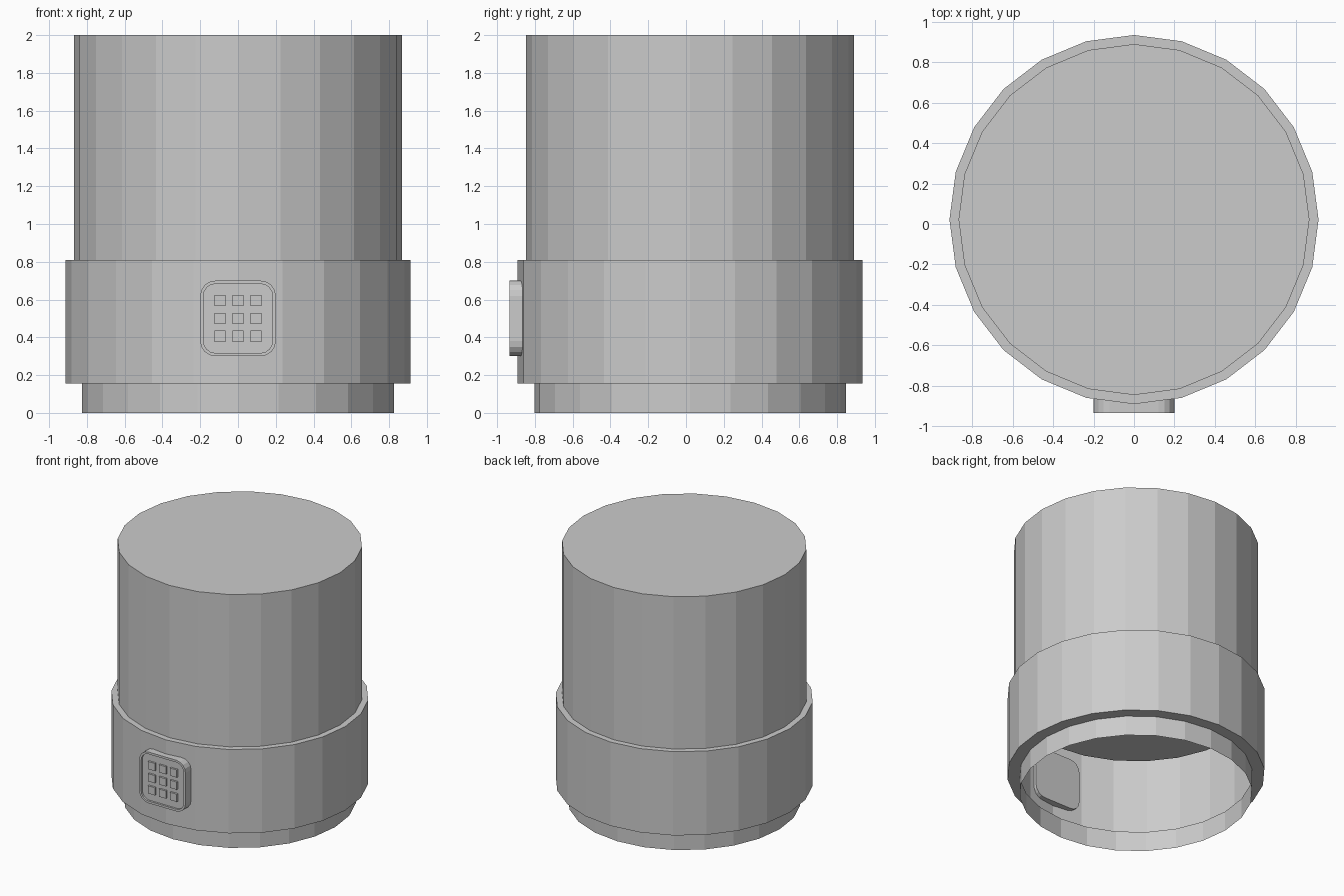
import bpy, bmesh
from math import sin, cos, pi, radians

if "Cube" in bpy.data.objects:
    bpy.data.objects.remove(bpy.data.objects["Cube"])

SIDES = 24
CY = 0.022  # axis of the round parts


def finish(name, bm):
    bmesh.ops.recalc_face_normals(bm, faces=bm.faces)
    mesh = bpy.data.meshes.new(name)
    bm.to_mesh(mesh)
    bm.free()
    obj = bpy.data.objects.new(name, mesh)
    bpy.context.collection.objects.link(obj)
    return obj


def lathe(name, profile, cap_bottom=False, cap_top=False):
    """Turn a (radius, z) profile into a faceted round shell."""
    bm = bmesh.new()
    rings = [[bm.verts.new((r * cos(2 * pi * i / SIDES), CY + r * sin(2 * pi * i / SIDES), z))
              for i in range(SIDES)] for r, z in profile]
    for a, b in zip(rings, rings[1:]):
        for i in range(SIDES):
            j = (i + 1) % SIDES
            bm.faces.new((a[i], a[j], b[j], b[i]))
    if cap_bottom:
        bm.faces.new(rings[0][::-1])
    if cap_top:
        bm.faces.new(rings[-1])
    return finish(name, bm)


def rounded_square(half, radius, y, zc, steps=4):
    pts = []
    for k, (sx, sz) in enumerate(((1, 1), (-1, 1), (-1, -1), (1, -1))):
        for s in range(steps + 1):
            a = radians(90 * k + 90 * s / steps)
            pts.append((sx * (half - radius) + radius * cos(a), y,
                        zc + sz * (half - radius) + radius * sin(a)))
    return pts


# Solid upper body
lathe("upper_body", [(0.868, 0.76), (0.868, 2.0)], cap_bottom=True, cap_top=True)

# Open collar with its narrower foot
lathe("collar_and_foot", [(0.825, 0), (0.825, 0.155), (0.913, 0.155),
                          (0.913, 0.81), (0.86, 0.81)])

# Keypad plate: rounded block with a rim and a slightly sunken face
bm = bmesh.new()
loops = [[bm.verts.new(p) for p in rounded_square(h, r, y, 0.5)]
         for h, r, y in ((0.2, 0.08, -0.84), (0.2, 0.08, -0.935),
                         (0.183, 0.063, -0.935), (0.183, 0.063, -0.92))]
for a, b in zip(loops, loops[1:]):
    for i in range(len(a)):
        j = (i + 1) % len(a)
        bm.faces.new((a[i], a[j], b[j], b[i]))
bm.faces.new(loops[0])
bm.faces.new(loops[-1])
finish("keypad_plate", bm)

# Nine square keys
bm = bmesh.new()
for col in (-1, 0, 1):
    for row in (-1, 0, 1):
        cube = bmesh.ops.create_cube(bm, size=1)["verts"]
        bmesh.ops.scale(bm, vec=(0.06, 0.03, 0.06), verts=cube)
        bmesh.ops.translate(bm, vec=(col * 0.095, -0.92, 0.5 + row * 0.095), verts=cube)
finish("keypad_keys", bm)
